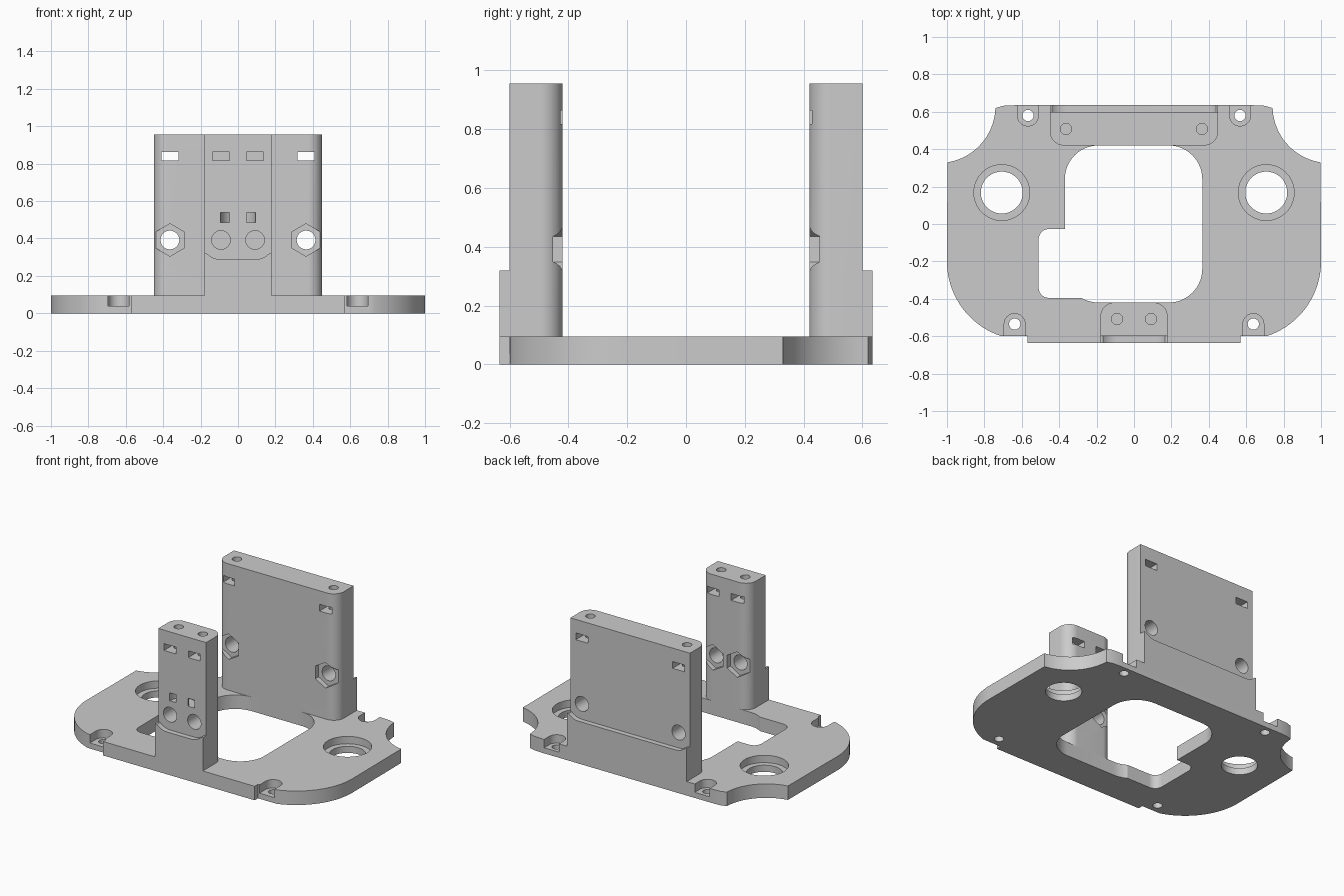
import bpy, bmesh
from math import sin, cos, pi, radians
from mathutils import Matrix, Vector

cube = bpy.data.objects.get("Cube")
if cube:
    bpy.data.objects.remove(cube, do_unlink=True)

grey = bpy.data.materials.new("plain grey")
grey.use_nodes = True
grey.diffuse_color = (0.6, 0.6, 0.6, 1)
grey.node_tree.nodes["Principled BSDF"].inputs["Base Color"].default_value = (0.6, 0.6, 0.6, 1)

PLATE = 0.095      # plate thickness
TOP = 0.955        # tower height
EDGE = 0.635       # front and back edge
WALL = 0.60        # outer face of towers
INNER = 0.42       # inner face of towers
BOLT_Z = 0.392     # height of the cross bolts


def arc(cx, cy, r, start, end, n=16):
    """Points on an arc, angles in degrees."""
    angles = [radians(start + (end - start) * i / n) for i in range(n + 1)]
    return [(cx + r * cos(a), cy + r * sin(a)) for a in angles]


def rounded(x0, x1, y0, y1, r):
    return (arc(x1 - r, y1 - r, r, 0, 90) + arc(x0 + r, y1 - r, r, 90, 180)
            + arc(x0 + r, y0 + r, r, 180, 270) + arc(x1 - r, y0 + r, r, 270, 360))


def rect(x0, x1, y0, y1):
    return [(x0, y0), (x1, y0), (x1, y1), (x0, y1)]


def ring(x, y, r, n=40, start=0):
    return arc(x, y, r, start, start + 360, n)[:-1]


def prism(name, outline, low, high, along_y=False):
    """Extrude an outline along z, or an (x, z) outline along y."""
    bm = bmesh.new()
    face = bm.faces.new([bm.verts.new((x, y, low)) for x, y in outline])
    out = bmesh.ops.extrude_face_region(bm, geom=[face])
    verts = [v for v in out["geom"] if isinstance(v, bmesh.types.BMVert)]
    bmesh.ops.translate(bm, verts=verts, vec=(0, 0, high - low))
    if along_y:
        bm.transform(Matrix(((1, 0, 0, 0), (0, 0, 1, 0), (0, 1, 0, 0), (0, 0, 0, 1))))
    bmesh.ops.remove_doubles(bm, verts=bm.verts, dist=1e-5)
    bmesh.ops.recalc_face_normals(bm, faces=bm.faces)
    mesh = bpy.data.meshes.new(name)
    bm.to_mesh(mesh)
    bm.free()
    mesh.materials.append(grey)
    obj = bpy.data.objects.new(name, mesh)
    bpy.context.collection.objects.link(obj)
    return obj


def combine(obj, others, operation="DIFFERENCE"):
    """Apply booleans one by one and remove the helper solids."""
    for other in others:
        mod = obj.modifiers.new("cut", "BOOLEAN")
        mod.operation, mod.solver, mod.object = operation, "EXACT", other
        graph = bpy.context.evaluated_depsgraph_get()
        mesh = bpy.data.meshes.new_from_object(obj.evaluated_get(graph))
        obj.modifiers.clear()
        obj.data = mesh
        bpy.data.objects.remove(other, do_unlink=True)


def finish(obj):
    bpy.ops.object.select_all(action="DESELECT")
    obj.select_set(True)
    bpy.context.view_layer.objects.active = obj
    bpy.ops.object.shade_smooth_by_angle(angle=radians(30))


# Base plate: right half of the outline, mirrored
half = [(0.57, -EDGE), (0.57, -0.60)]
half += arc(0.58, -0.2, 0.42, -72, 0, 24)
half += arc(1.045, 0.63, 0.304, 261, 182, 24)
half += [(0.70, 0.632), (0.64, EDGE)]
plate = prism("base_plate", half + [(-x, y) for x, y in reversed(half)], 0, PLATE)

# Central window with its side notch
cuts = [prism("window", rounded(-0.37, 0.365, -INNER, INNER, 0.18), -0.1, 0.2),
        prism("notch", rounded(-0.51, -0.15, -0.395, -0.027, 0.055), -0.1, 0.2)]
for s in (-1, 1):
    # Large counterbored holes
    cuts += [prism("hole", ring(s * 0.707, 0.168, 0.112, 64), -0.1, 0.2),
             prism("bore", ring(s * 0.707, 0.168, 0.149, 64), 0.045, 0.2)]
    # Screw holes with open recesses at the edges
    for x, y, side in ((0.567, 0.58, 1), (0.638, -0.535, -1)):
        turn = 180 if side > 0 else 0
        slot = arc(s * x, y, 0.056, turn, turn + 180)
        slot += [(slot[-1][0], side * 0.8), (slot[0][0], side * 0.8)]
        cuts += [prism("screw_hole", ring(s * x, y, 0.03), -0.1, 0.2),
                 prism("recess", slot, 0.038, 0.2)]
combine(plate, cuts)
finish(plate)


def tower(name, width, bolt_x, side):
    """Upright block; side is +1 at the back and -1 at the front."""
    r = 0.075
    shape = [(-width, side * WALL)]
    shape += [(x, side * y) for x, y in arc(r - width, INNER + r, r, 180, 270)]
    shape += [(x, side * y) for x, y in arc(width - r, INNER + r, r, 270, 360)]
    shape += [(width, side * WALL)]
    body = prism(name, shape, PLATE, TOP)

    # Outer ledge, scooped to clear the bolt heads
    y0, y1 = sorted((side * (WALL - 0.05), side * EDGE))
    ledge = prism("ledge", rect(-width, width, PLATE, 0.32), y0, y1, True)
    c = 0.104
    scoop = arc(-bolt_x, BOLT_Z, c, 90, 270, 24) + arc(bolt_x, BOLT_Z, c, -90, 90, 24)
    y0, y1 = sorted((side * WALL, side * 0.8))
    combine(ledge, [prism("scoop", scoop, y0, y1, True)])
    combine(body, [ledge], "UNION")

    cuts = []
    y0, y1 = sorted((side * 0.3, side * 0.455))
    a, b = sorted((side * 0.3, side * 0.8))
    for s in (-1, 1):
        x = s * bolt_x
        cuts += [prism("bolt_hole", ring(x, BOLT_Z, 0.05), a, b, True),
                 prism("nut_pocket", ring(x, BOLT_Z, 0.087, 6, 30), y0, y1, True),
                 prism("nut_slot", rect(x - 0.045, x + 0.045, 0.817, 0.863), a, b, True),
                 prism("top_hole", ring(x, side * 0.508, 0.03), 0.72, 1.1)]
    if side < 0:
        # Curved strap channel in the front face
        channel = prism("channel", ring(0, -WALL, 0.094), 0.486, 0.54)
        combine(channel, [prism("core", ring(0, -WALL - 0.005, 0.046), 0.4, 0.6)])
        cuts.append(channel)
    combine(body, cuts)
    finish(body)


tower("back_tower", 0.45, 0.364, 1)
tower("front_tower", 0.18, 0.091, -1)
